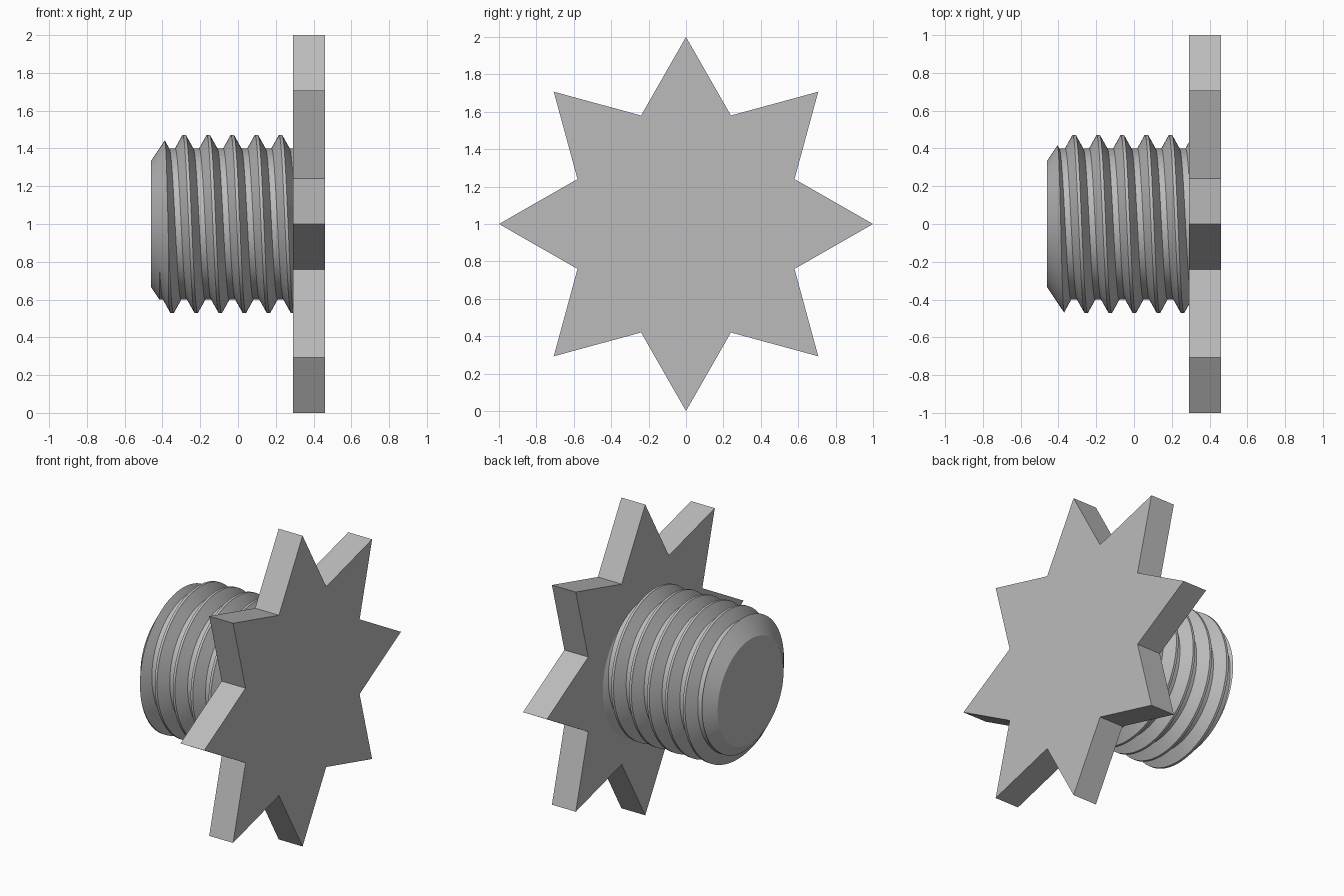
import bpy, bmesh
from math import sin, cos, pi

if "Cube" in bpy.data.objects:
    bpy.data.objects.remove(bpy.data.objects["Cube"], do_unlink=True)

# One plain grey for everything
grey = bpy.data.materials.new("grey")
grey.use_nodes = True
colour = (0.5, 0.5, 0.5, 1)
grey.diffuse_color = colour
grey.node_tree.nodes["Principled BSDF"].inputs["Base Color"].default_value = colour

AXIS_Z = 1.0
SEGMENTS = 96
PLATE_X, PLATE_END = 0.29, 0.46
TIP_X, TIP_RADIUS = -0.46, 0.335
PITCH, ROOT, CREST = 0.1275, 0.4, 0.472


def around(x, radius, angle):
    """Point about the x axis; angle runs from the top towards the front."""
    return (x, -radius * sin(angle), AXIS_Z + radius * cos(angle))


def finish(bm, name):
    bmesh.ops.recalc_face_normals(bm, faces=bm.faces[:])
    mesh = bpy.data.meshes.new(name)
    bm.to_mesh(mesh)
    bm.free()
    mesh.materials.append(grey)
    obj = bpy.data.objects.new(name, mesh)
    bpy.context.collection.objects.link(obj)
    return obj


def prism(name, rings):
    """Solid through rings of points, with flat ends."""
    bm = bmesh.new()
    loops = [[bm.verts.new(p) for p in ring] for ring in rings]
    n = len(loops[0])
    for a, b in zip(loops, loops[1:]):
        for i in range(n):
            k = (i + 1) % n
            bm.faces.new((a[i], a[k], b[k], b[i]))
    bm.faces.new(loops[0])
    bm.faces.new(loops[-1])
    return finish(bm, name)


def thread_solid(name, start, turns):
    """Helical thread whose trapezoid profile advances one pitch per turn."""
    profile = [(-PITCH / 16, CREST), (PITCH / 16, CREST),
               (PITCH * 3 / 8, ROOT), (PITCH * 5 / 8, ROOT)]
    step = len(profile)
    rows = turns * step
    bm = bmesh.new()
    verts = {}
    for j in range(SEGMENTS):
        for i in range(rows + (step if j == 0 else 0)):
            dx, radius = profile[i % step]
            x = start + PITCH * (i // step + j / SEGMENTS) + dx
            verts[j, i] = bm.verts.new(around(x, radius, 2 * pi * j / SEGMENTS))

    def at(j, i):
        return verts[j, i] if j < SEGMENTS else verts[0, i + step]

    for j in range(SEGMENTS):
        for i in range(rows - 1):
            bm.faces.new((at(j, i), at(j + 1, i), at(j + 1, i + 1), at(j, i + 1)))
    # Close both ends with fans to the axis
    for row, x in ((0, start - PITCH), (rows - 1, start + PITCH * (turns + 1))):
        hub = bm.verts.new((x, 0, AXIS_Z))
        rim = [at(j, row) for j in range(SEGMENTS)]
        rim += [verts[0, row + k] for k in range(step, 0, -1)]
        for a, b in zip(rim, rim[1:] + rim[:1]):
            bm.faces.new((hub, a, b))
    return finish(bm, name)


# Eight-pointed star head
star = [(1.0 if i % 2 == 0 else 0.628, i * pi / 8) for i in range(16)]
prism("star_head", [[around(x, r, a) for r, a in star] for x in (PLATE_X, PLATE_END)])

# Threaded shaft, trimmed to length with a chamfered tip
shaft = thread_solid("threaded_shaft", -0.285 - 4 * PITCH, 11)
blank = prism("shaft_blank", [
    [around(x, r, 2 * pi * i / SEGMENTS) for i in range(SEGMENTS)]
    for x, r in ((TIP_X, TIP_RADIUS), (TIP_X + 0.12, 0.513), (PLATE_X + 0.01, 0.513))])
blank.hide_render = True
trim = shaft.modifiers.new("trim", "BOOLEAN")
trim.operation = "INTERSECT"
trim.solver = "EXACT"
trim.object = blank
bpy.ops.object.select_all(action="DESELECT")
bpy.context.view_layer.objects.active = shaft
shaft.select_set(True)
bpy.ops.object.modifier_apply(modifier=trim.name)
bpy.data.objects.remove(blank, do_unlink=True)
bpy.ops.object.shade_smooth_by_angle(angle=pi / 6)
